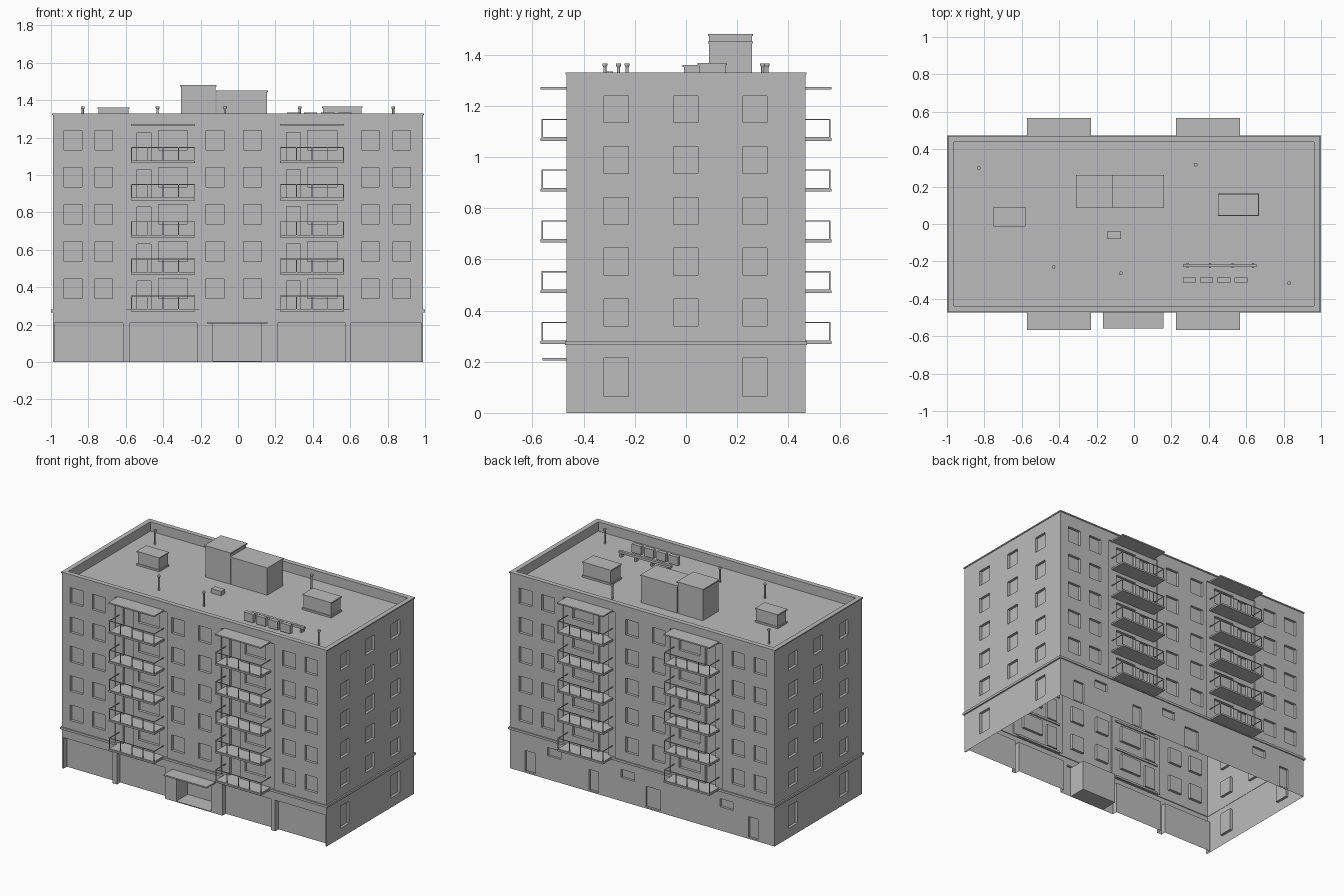
import bpy, bmesh, math

if "Cube" in bpy.data.objects:
    bpy.data.objects.remove(bpy.data.objects["Cube"])

mat = bpy.data.materials.new("concrete grey")
mat.diffuse_color = (0.5, 0.5, 0.5, 1)
mat.use_nodes = True
mat.node_tree.nodes["Principled BSDF"].inputs["Base Color"].default_value = mat.diffuse_color

W, D, H = 0.99, 0.466, 1.33       # half width, half depth, parapet height
DECK, BELT = 1.265, 0.265
FLOORS = [0.283 + 0.1985 * i for i in range(5)]


def finish(name, bm, smooth=False):
    me = bpy.data.meshes.new(name)
    bm.to_mesh(me)
    bm.free()
    me.materials.append(mat)
    ob = bpy.data.objects.new(name, me)
    bpy.context.collection.objects.link(ob)
    if smooth:
        for p in me.polygons:
            p.use_smooth = len(p.vertices) == 4
    return ob


def add_box(bm, x0, x1, y0, y1, z0, z1):
    vs = bmesh.ops.create_cube(bm, size=1)["verts"]
    for v in vs:
        v.co = (x0 + (v.co.x + .5) * (x1 - x0), y0 + (v.co.y + .5) * (y1 - y0),
                z0 + (v.co.z + .5) * (z1 - z0))


def boxes(name, *dims):
    bm = bmesh.new()
    for d in dims:
        add_box(bm, *d)
    return finish(name, bm)


def facade(name, place, half, rects):
    """Wall shell whose rectangles (u0, u1, z0, z1, depth) are sunk inwards."""
    us = sorted({-half, half} | {round(u, 4) for r in rects for u in r[:2]})
    zs = sorted({0, H} | {round(z, 4) for r in rects for z in r[2:4]})

    def depth(i, j):
        u, z = (us[i] + us[i + 1]) / 2, (zs[j] + zs[j + 1]) / 2
        d = 0
        for r in rects:
            if r[0] < u < r[1] and r[2] < z < r[3]:
                d = r[4]
        return d
    nu, nz = len(us) - 1, len(zs) - 1
    dep = [[depth(i, j) for j in range(nz)] for i in range(nu)]
    bm = bmesh.new()

    def quad(*pts):
        bm.faces.new([bm.verts.new(place(*p)) for p in pts])
    for i in range(nu):
        for j in range(nz):
            d, a, b, c, e = dep[i][j], us[i], us[i + 1], zs[j], zs[j + 1]
            quad((a, c, d), (b, c, d), (b, e, d), (a, e, d))
            if i + 1 < nu and dep[i + 1][j] != d:
                r = dep[i + 1][j]
                quad((b, c, d), (b, c, r), (b, e, r), (b, e, d))
            if j + 1 < nz and dep[i][j + 1] != d:
                t = dep[i][j + 1]
                quad((a, e, d), (b, e, d), (b, e, t), (a, e, t))
    bmesh.ops.remove_doubles(bm, verts=bm.verts, dist=1e-5)
    bmesh.ops.dissolve_limit(bm, angle_limit=0.01, verts=bm.verts, edges=bm.edges)
    finish(name, bm)


# Upper storeys shared by the front and back: sunk balcony bays, windows, doors
upper = [(-0.595, -0.205, 0.28, H, 0.008), (0.2, 0.595, 0.28, H, 0.008)]
for f in FLOORS:
    for x in (-0.93, -0.765, -0.17, 0.03, 0.66, 0.828):
        upper.append((x, x + 0.095, f + 0.057, f + 0.162, 0.018))
    for x in (-0.54, 0.258):
        upper.append((x, x + 0.076, f, f + 0.15, 0.026))
        upper.append((x + 0.114, x + 0.27, f + 0.057, f + 0.162, 0.026))

# Ground storey: shop fronts and entrance in front, service doors at the back
shops = [(a, b, 0, 0.21, 0.035) for a, b in
         ((-0.98, -0.615), (-0.58, -0.22), (0.21, 0.575), (0.605, 0.98))]
entrance = [(-0.135, 0.125, 0, 0.205, 0.12)]
service = [(-x - w / 2, -x + w / 2, 0.01, 0.15, 0.015) for x, w in
           ((0.84, 0.08), (0.365, 0.07), (-0.08, 0.11), (-0.83, 0.07))]
service += [(-x - 0.05, -x + 0.05, 0.16, 0.215, 0.015) for x in (0.66, 0.11, -0.63)]
# back wall runs right to left, so the shared list is mirrored
back_upper = [(-r[1], -r[0], *r[2:]) for r in upper]

side = [(y, y + 0.095, f + 0.057, f + 0.162, 0.018) for f in FLOORS
        for y in (-0.32, -0.0485, 0.222)]
side += [(y, y + 0.095, 0.065, 0.215, 0.018) for y in (-0.32, 0.222)]
side_left = [(-r[1], -r[0], *r[2:]) for r in side]

facade("front_wall", lambda u, z, d: (u, -D + d, z), W, upper + shops + entrance)
facade("back_wall", lambda u, z, d: (-u, D - d, z), W, back_upper + service)
facade("right_wall", lambda u, z, d: (W - d, u, z), D, side)
facade("left_wall", lambda u, z, d: (-W + d, -u, z), D, side_left)


def ring(name, ox, oy, t, z0, z1):
    boxes(name, (-ox, ox, -oy, -oy + t, z0, z1), (-ox, ox, oy - t, oy, z0, z1),
          (-ox, -ox + t, -oy + t, oy - t, z0, z1), (ox - t, ox, -oy + t, oy - t, z0, z1))


# Belt course, parapet and coping
ring("belt_course", 1.0, D + 0.007, 0.012, BELT, 0.28)
ring("parapet", W - 0.001, D - 0.001, 0.024, DECK, H - 0.008)
ring("coping", W + 0.005, D + 0.005, 0.032, H - 0.008, H)
bm = bmesh.new()
bm.faces.new([bm.verts.new((x, y, DECK)) for x, y in ((-W, -D), (W, -D), (W, D), (-W, D))])
finish("roof_deck", bm)

# Entrance floor and canopy
boxes("entrance_floor", (-0.135, 0.125, -D, -D + 0.12, 0, 0.006))
boxes("entrance_canopy", (-0.165, 0.157, -0.56, -D + 0.01, 0.205, 0.214))

# Balconies: slabs, railings and top awnings
slabs, rails, awnings = [], [], []
R = 0.0022
for s in (-1, 1):
    def strip(y0, y1):
        return (min(s * y0, s * y1), max(s * y0, s * y1))
    for x0, x1 in ((-0.573, -0.23), (0.225, 0.568)):
        for f in FLOORS:
            slabs.append((x0, x1, *strip(0.45, 0.568), f - 0.014, f - 0.003))
            slabs.append((x0 + 0.004, x1 - 0.004, *strip(0.45, 0.564), f - 0.003, f))
            top = f + 0.07
            for k in (0, 0.25, 0.5, 0.75, 1):
                px = x0 + 0.004 + k * (x1 - x0 - 0.008)
                rails.append((px - R, px + R, *strip(0.564 - 2 * R, 0.564), f, top))
            rails.append((x0, x1, *strip(0.564 - 2 * R, 0.564), top - R, top + R))
            for px in (x0 + 0.004, x1 - 0.004):
                rails.append((px - R, px + R, *strip(0.458, 0.564), top - R, top + R))
        awnings.append((x0, x1, *strip(0.45, 0.568), 1.264, 1.273))
boxes("balcony_slabs", *slabs)
boxes("balcony_railings", *rails)
boxes("balcony_awnings", *awnings)

# Roof houses with overhanging lids
for name, x0, x1, y0, y1, top, lip in (
        ("lift_house", -0.306, -0.119, 0.09, 0.257, 1.48, 0.005),
        ("stair_house", -0.114, 0.156, 0.09, 0.257, 1.452, 0.004),
        ("left_plant_box", -0.745, -0.585, -0.008, 0.085, 1.36, 0.005),
        ("right_plant_box", 0.455, 0.66, 0.05, 0.155, 1.367, 0.005)):
    boxes(name, (x0, x1, y0, y1, DECK, top - 0.008),
          (x0 - lip, x1 + lip, y0 - lip, y1 + lip, top - 0.008, top))
for name, x0, x1, y0, y1 in (("left_plant_base", -0.75, -0.58, -0.013, 0.09),
                             ("right_plant_base", 0.448, 0.667, 0.043, 0.162)):
    boxes(name, (x0, x1, y0, y1, DECK, DECK + 0.012))
boxes("roof_hatch", (-0.145, -0.07, -0.08, -0.04, DECK, DECK + 0.03))

# Row of cooling units and the duct on stands behind them
boxes("cooling_units", *[(x, x + 0.07, -0.312, -0.286, DECK + 0.012, H + 0.004)
                         for x in (0.262, 0.353, 0.445, 0.537)])
boxes("duct", (0.262, 0.655, -0.231, -0.213, DECK + 0.022, DECK + 0.038),
      *[(x, x + 0.012, -0.236, -0.208, DECK, DECK + 0.024) for x in (0.28, 0.4, 0.52, 0.63)])

# Capped vent pipes
bm = bmesh.new()
for x, y in ((-0.83, 0.3), (0.33, 0.317), (-0.43, -0.23), (-0.07, -0.264), (0.83, -0.317)):
    for r1, r2, z0, z1 in ((0.006, 0.006, DECK, 1.352), (0.006, 0.01, 1.35, 1.358),
                           (0.01, 0.01, 1.358, 1.366)):
        made = bmesh.ops.create_cone(bm, cap_ends=True, segments=12, radius1=r1,
                                     radius2=r2, depth=z1 - z0)["verts"]
        bmesh.ops.translate(bm, verts=made, vec=(x, y, (z0 + z1) / 2))
finish("vent_pipes", bm, smooth=True)
